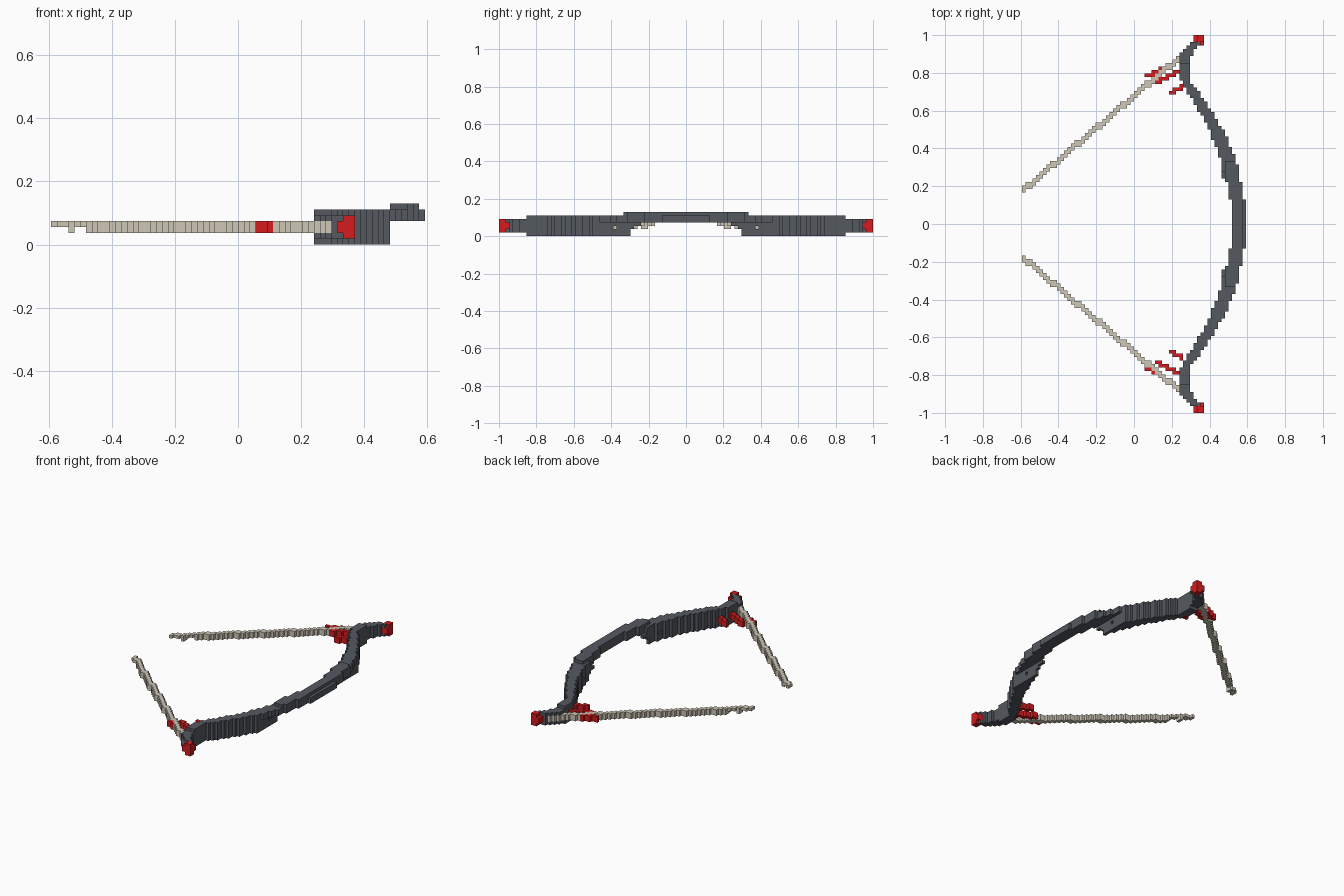
import bpy, bmesh
from math import floor

if "Cube" in bpy.data.objects:
    bpy.data.objects.remove(bpy.data.objects["Cube"])

ROWS, COLS = 108, 64
V = 2 / ROWS                      # block size
X0 = -COLS * V / 2


def material(name, rgb):
    m = bpy.data.materials.new(name)
    m.use_nodes = True
    color = (*rgb, 1)
    m.diffuse_color = color
    m.node_tree.nodes["Principled BSDF"].inputs["Base Color"].default_value = color
    return m


steel = material("dark slate", (0.09, 0.1, 0.117))
red = material("red", (0.66, 0.012, 0.014))
cord = material("pale cord", (0.61, 0.57, 0.47))

SIDES = [(a, s) for a in range(3) for s in (-1, 1)]


def build(name, cells, mat):
    """Turn a set of block cells into a mesh of its exposed faces."""
    bm = bmesh.new()
    verts = {}

    def corner(p):
        if p not in verts:
            verts[p] = bm.verts.new((X0 + p[0] * V, -1 + p[1] * V, p[2] * V))
        return verts[p]

    for c in sorted(cells):
        for axis, sign in SIDES:
            n = list(c)
            n[axis] += sign
            if tuple(n) in cells:
                continue
            base = list(c)
            base[axis] += sign > 0
            u, w = (axis + 1) % 3, (axis + 2) % 3
            loop = []
            for du, dw in ((0, 0), (1, 0), (1, 1), (0, 1)):
                p = base[:]
                p[u] += du
                p[w] += dw
                loop.append(corner(tuple(p)))
            bm.faces.new(loop if sign > 0 else loop[::-1])
    mesh = bpy.data.meshes.new(name)
    bm.to_mesh(mesh)
    bm.free()
    mesh.materials.append(mat)
    bpy.context.collection.objects.link(bpy.data.objects.new(name, mesh))


def col(x):
    return round((x - X0) / V)


def row(y):
    return floor((y + 1) / V)


def sample(profile, t):
    for (a, p), (b, q) in zip(profile, profile[1:]):
        if t <= b:
            return p + (q - p) * (t - a) / (b - a)
    return profile[-1][1]


def flip(cells, total):
    return {(i, total - j, k) for i, j, k in cells}


# Inner and outer edge of the bow, as x for each distance from the middle
INNER = [(0, .52), (.1, .515), (.2, .495), (.3, .468), (.36, .45), (.5, .4),
         (.64, .32), (.7, .275), (.75, .25), (.85, .24), (.9, .25), (.95, .287), (1, .32)]
OUTER = [(0, .59), (.1, .588), (.2, .57), (.35, .54), (.5, .47), (.64, .385),
         (.75, .305), (.85, .29), (.9, .308), (.95, .348), (1, .37)]

# Back half of the string
string = set()
for i in range(col(.295)):
    x = X0 + (i + .5) * V
    j = row(.193 + (x + .58) * .85)
    for k in (2, 3):
        if k == 3 or i > 5 or i == 3:
            string |= {(i, j, k), (i, j - 1, k)}

# Back tassel strands, each step overlapping the next
tassels = set()
for xa, ya, xb, yb in ((.055, .78, .22, .865), (.095, .74, .24, .815), (.185, .695, .25, .73)):
    a, b = col(xa), col(xb)
    for i in range(a, b):
        j = row(ya + (yb - ya) * (i + .5 - a) / (b - a))
        tassels |= {(n, j, k) for n in (i, min(i + 1, b - 1)) for k in (2, 3)}

# Back tip cap, a block with its edges knocked off
tip = set()
first = col(.315)
for i in range(first, first + 3):
    for j in range(ROWS - 3, ROWS):
        for k in range(1, 5):
            if (i == first) + (j == ROWS - 3) + (k in (1, 4)) < 2:
                tip.add((i, j, k))

# Grip and back limb, filled row by row
grip, limb = set(), set()
fin = col(.48)
for j in range(ROWS // 2, ROWS - 2):
    y = abs(-1 + (j + .5) * V)
    a, b = col(sample(INNER, y)), col(sample(OUTER, y))
    if y < .27:
        low = 4 if y < .25 else 3
    elif y < .29:
        low = 2
    else:
        low = 0 if y < .86 else 1
    high = 6 if y < .86 else 5
    part = grip if y < .29 else limb
    for k in range(low, high):
        # the lower fin stays behind the curve of the grip
        start, end = (a, b) if k > 3 else (min(a, fin - 1), min(b, fin))
        part |= {(i, j, k) for i in range(start, end)}
    if y < .33:                    # raised ridge over the grip
        part |= {(i, j, 6) for i in range(max(a, fin), min(b, col(.57)))}
limb -= string | tip
# small sight hole through each fin
limb -= {(i, row(.385), 2) for i in range(COLS)}

build("grip", grip | flip(grip, ROWS - 1), steel)
for name, cells, mat, total in (("limb", limb, steel, ROWS - 1),
                                ("tip_cap", tip, red, ROWS - 1),
                                ("string", string, cord, ROWS - 1),
                                ("tassel", tassels - string, red, ROWS)):
    build("back_" + name, cells, mat)
    build("front_" + name, flip(cells, total), mat)
